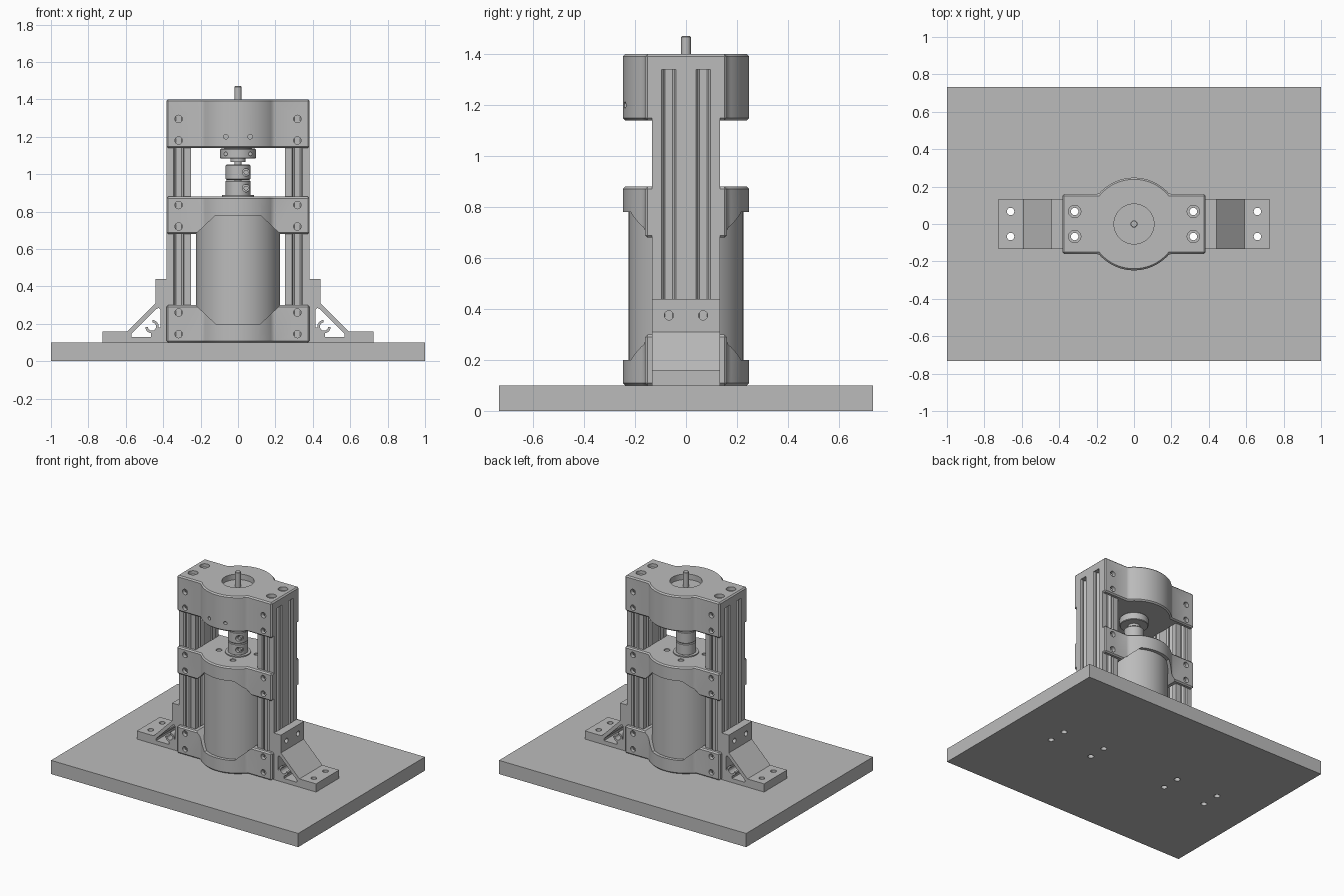
import bpy, bmesh, math
from mathutils import Vector

if "Cube" in bpy.data.objects:
    bpy.data.objects.remove(bpy.data.objects["Cube"], do_unlink=True)

grey = bpy.data.materials.new("machined grey")
grey.use_nodes = True
grey.diffuse_color = (0.5, 0.5, 0.5, 1)
grey.node_tree.nodes["Principled BSDF"].inputs["Base Color"].default_value = (0.5, 0.5, 0.5, 1)
parts = []


def place(axis, a, b, c):
    return {'x': (c, a, b), 'y': (a, c, b), 'z': (a, b, c)}[axis]


def extrude(bm, pts, lo, hi, axis='z'):
    rings = [[bm.verts.new(place(axis, a, b, c)) for a, b in pts] for c in (lo, hi)]
    bm.faces.new(rings[0])
    bm.faces.new(rings[1])
    for i in range(len(pts)):
        j = i - 1
        bm.faces.new((rings[0][j], rings[0][i], rings[1][i], rings[1][j]))


def circle(r, a=0, b=0, n=48):
    return [(a + r * math.cos(math.tau * i / n), b + r * math.sin(math.tau * i / n)) for i in range(n)]


def rect(a0, a1, b0, b1):
    return [(a0, b0), (a1, b0), (a1, b1), (a0, b1)]


def solid(name, shapes, bevel=0):
    """Object from a list of (profile, low, high, axis) prisms."""
    bm = bmesh.new()
    for s in shapes:
        extrude(bm, *s)
    bmesh.ops.recalc_face_normals(bm, faces=bm.faces)
    if bevel:
        sharp = [e for e in bm.edges if e.calc_face_angle(0) > 0.5]
        bmesh.ops.bevel(bm, geom=sharp, offset=bevel, segments=1, affect='EDGES')
        bmesh.ops.recalc_face_normals(bm, faces=bm.faces)
    me = bpy.data.meshes.new(name)
    bm.to_mesh(me)
    bm.free()
    me.materials.append(grey)
    ob = bpy.data.objects.new(name, me)
    bpy.context.collection.objects.link(ob)
    parts.append(ob)
    return ob


def cut(ob, shapes):
    tool = solid("cutter", shapes)
    parts.remove(tool)
    mod = ob.modifiers.new("cut", 'BOOLEAN')
    mod.operation = 'DIFFERENCE'
    mod.solver = 'EXACT'
    mod.object = tool
    bpy.context.view_layer.update()
    me = bpy.data.meshes.new_from_object(ob.evaluated_get(bpy.context.evaluated_depsgraph_get()))
    ob.modifiers.clear()
    ob.data = me
    bpy.data.objects.remove(tool, do_unlink=True)


SIDES = (1, -1)
BOLT_X, BOLT_Y, BOLT_R = 0.317, 0.067, 0.02
COL_IN, COL_OUT, COL_Y = 0.25, 0.383, 0.133


def grid_holes(x, r, lo, hi):
    return [(circle(r, sx * x, sy * BOLT_Y, 24), lo, hi, 'z') for sx in SIDES for sy in SIDES]


# Base plate with through holes
base = solid("base_plate", [(rect(-1, 1, -0.733, 0.733), 0, 0.1)])
cut(base, grid_holes(BOLT_X, BOLT_R, -0.1, 0.2) + grid_holes(0.66, BOLT_R, -0.1, 0.2))


# Clamps: a block with a round bulge front and back
def clamp_outline(w=0.383, d=0.16, r=0.248, n=20):
    start = math.asin(d / r)
    arc = [start + (math.pi - 2 * start) * i / n for i in range(n + 1)]
    back = [(w, d)] + [(r * math.cos(t), r * math.sin(t)) for t in arc] + [(-w, d)]
    return back + [(-x, -y) for x, y in back]


def clamp(name, z0, z1, pocket, bolts):
    ob = solid(name, [(clamp_outline(), z0, z1)], bevel=0.009)
    cut(ob, [(rect(*sorted((s * COL_IN, s * 0.42)), -COL_Y, COL_Y), *pocket) for s in SIDES])
    cut(ob, [(circle(BOLT_R, s * BOLT_X, z, 24), -0.3, 0.3, 'y') for s in SIDES for z in bolts])
    return ob


for name, z0, up in (("lower_clamp", 0.1, 1), ("middle_clamp", 0.88, -1)):
    z1 = z0 + 0.2 * up
    ob = clamp(name, min(z0, z1), max(z0, z1), (0, 1), (z0 + 0.045 * up, z0 + 0.16 * up))
    # sloped window showing the motor
    half = [(0.12, 0.1), (0.228, 0.202), (0.228, 0.3)]
    window = [(x, z0 + z * up) for x, z in half] + [(-x, z0 + z * up) for x, z in reversed(half)]
    cut(ob, [(window, -0.4, 0.4, 'y')])
    if up < 0:
        spots = [math.radians(20 + 90 * i) for i in range(4)]
        cut(ob, [(circle(BOLT_R, 0.13 * math.cos(t), 0.13 * math.sin(t), 20), 0.85, 0.95) for t in spots])

top = clamp("top_clamp", 1.14, 1.4, (1, 1.34), (1.18, 1.295))
cut(top, [(circle(0.107), 1.36, 1.5)])
cut(top, grid_holes(BOLT_X, 0.033, 1.375, 1.5))
cut(top, grid_holes(BOLT_X, BOLT_R, 1.3, 1.5))
cut(top, [(circle(0.012, s * 0.065, 1.2, 16), -0.3, -0.19, 'y') for s in SIDES])

# Slotted columns
slot = [(0.029, -0.01), (0.029, 0), (0.022, 0.008), (0.022, 0.02), (0.031, 0.02), (0.031, 0.028), (0.015, 0.042)]
slot += [(-u, d) for u, d in reversed(slot)]
for s, side in ((1, "left"), (-1, "right")):
    col = solid(side + "_column", [(rect(*sorted((s * COL_IN, s * COL_OUT)), -COL_Y, COL_Y), 0.1, 1.34)])
    grooves = []
    for t in SIDES:
        grooves.append(([(s * BOLT_X + u, t * (COL_Y - d)) for u, d in slot], 0, 1.5))
        for y in (BOLT_Y, -BOLT_Y):
            grooves.append(([(s * BOLT_X + t * (0.0665 - d), y + u) for u, d in slot], 0, 1.5))
    cut(col, grooves)
    cut(col, [(circle(BOLT_R, s * BOLT_X, t * BOLT_Y, 24), 0, 1.5) for t in SIDES])

    # Corner bracket with gusset
    outline = [(COL_OUT, 0.1), (0.725, 0.1), (0.725, 0.16), (0.59, 0.16), (0.44, 0.31), (0.44, 0.44), (COL_OUT, 0.44)]
    opening = [(0.415, 0.275), (0.425, 0.285), (0.435, 0.28), (0.57, 0.145), (0.57, 0.13),
               (0.465, 0.13), (0.465, 0.15), (0.435, 0.18), (0.415, 0.18)]
    br = solid(side + "_bracket", [([(s * x, z) for x, z in outline], -COL_Y, COL_Y, 'y')])
    cut(br, [([(s * x, z) for x, z in opening], -0.2, 0.2, 'y')])
    cut(br, [(circle(BOLT_R, s * 0.66, t * BOLT_Y, 24), 0, 0.3) for t in SIDES])
    cut(br, [(circle(0.018, t * BOLT_Y, 0.375, 24), *sorted((s * 0.3, s * 0.5)), 'x') for t in SIDES])
    # C-shaped screw channel in the bracket corner
    arc = [math.radians(95 + 260 * i / 16) for i in range(17)]
    ring = [(s * (0.46 + r * math.cos(t)), 0.185 + r * math.sin(t))
            for r, ts in ((0.036, arc), (0.022, arc[::-1])) for t in ts]
    solid(side + "_bracket_channel", [(ring, -COL_Y, COL_Y, 'y')])

# Motor body and boss
solid("motor_body", [(circle(0.225, n=64), 0.105, 0.87)])
solid("motor_boss", [(circle(0.085), 0.87, 0.888)])

# Coupling in two halves, with screw pockets
for name, z in (("lower_coupling", 0.885), ("upper_coupling", 0.97)):
    half = solid(name, [(circle(0.066), z, z + 0.081)], bevel=0.004)
    cut(half, [(circle(0.02, 0.043, z + 0.04, 20), -0.1, -0.025, 'y')])
    solid(name + "_screw", [(circle(0.013, 0.043, z + 0.04, 16), -0.045, -0.02, 'y')])

# Shaft, hub and bearing collar
solid("shaft", [(circle(0.019, n=32), 0.88, 1.47)], bevel=0.003)
solid("shaft_hub", [(circle(0.04), 1.065, 1.085)])
collar = solid("bearing_collar", [(circle(0.095), 1.083, 1.137)], bevel=0.004)
cut(collar, [(circle(0.01, s * 0.065, 1.108, 16), -0.12, -0.05, 'y') for s in SIDES])
solid("bearing_neck", [(circle(0.075), 1.13, 1.15)])

# Smooth round faces, keep edges crisp
bpy.ops.object.select_all(action='DESELECT')
for ob in parts:
    ob.select_set(True)
bpy.context.view_layer.objects.active = parts[0]
bpy.ops.object.shade_smooth_by_angle(angle=math.radians(25))
